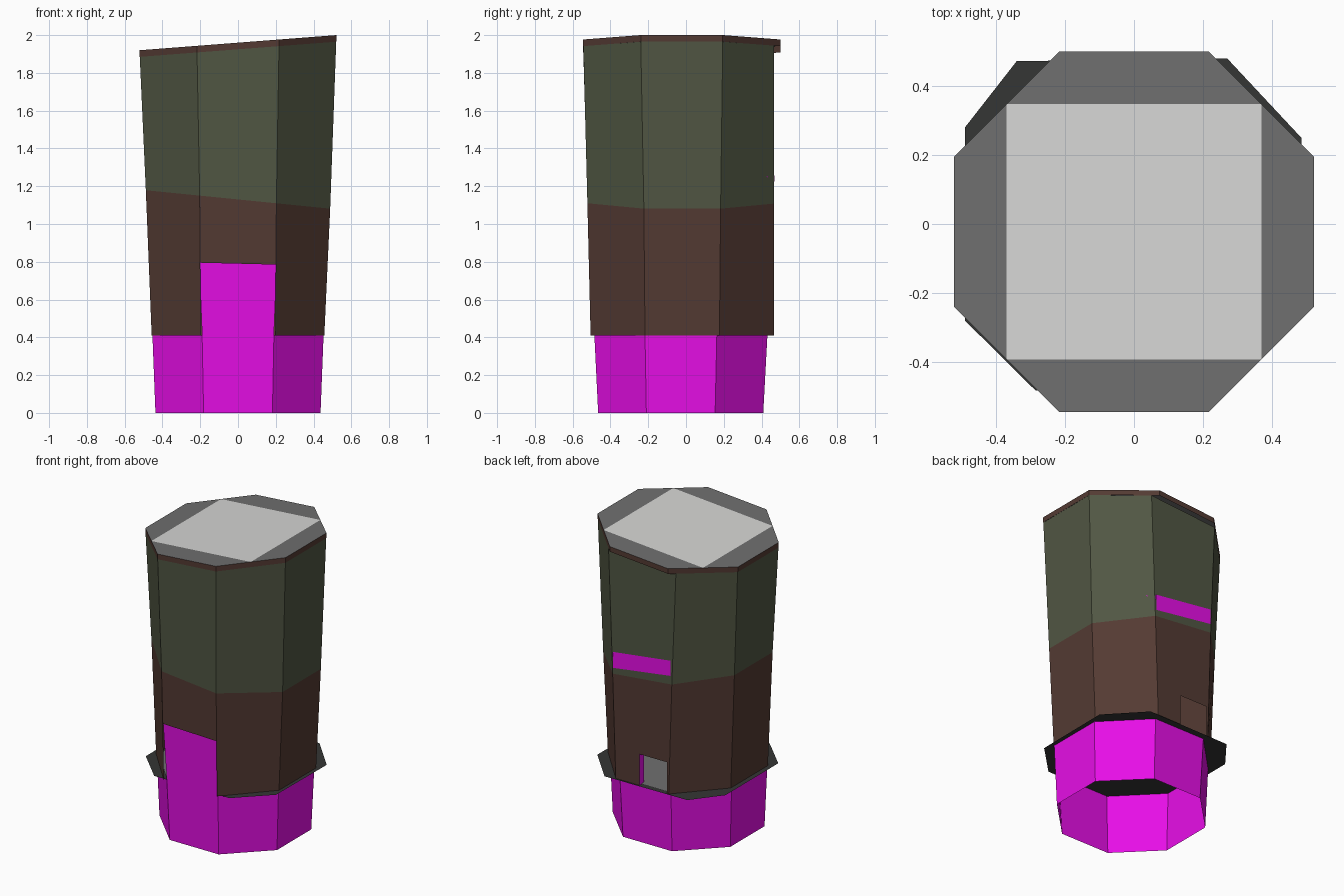
import bpy
from mathutils import Vector

if "Cube" in bpy.data.objects:
    bpy.data.objects.remove(bpy.data.objects["Cube"])


def mat(name, r, g, b):
    m = bpy.data.materials.new(name)
    m.diffuse_color = (r, g, b, 1)
    m.use_nodes = True
    m.node_tree.nodes["Principled BSDF"].inputs["Base Color"].default_value = m.diffuse_color
    return m


MAGENTA = mat("magenta", 0.88, 0.005, 0.88)
BROWN = mat("dark brown", 0.088, 0.043, 0.033)
GREEN = mat("olive green", 0.082, 0.094, 0.056)
LIGHT = mat("light grey", 0.68, 0.68, 0.67)
GREY = mat("mid grey", 0.16, 0.16, 0.16)
BLACK = mat("charcoal", 0.035, 0.037, 0.035)


def make(name, polys, material):
    """Build one flat-shaded object from a list of polygons."""
    verts, faces = [], []
    for p in polys:
        faces.append(range(len(verts), len(verts) + len(p)))
        verts += [tuple(v) for v in p]
    me = bpy.data.meshes.new(name)
    me.from_pydata(verts, [], [list(f) for f in faces])
    me.materials.append(material)
    ob = bpy.data.objects.new(name, me)
    bpy.context.collection.objects.link(ob)
    return ob


def octagon(ax, ay, b, cy, z, back=None):
    """Eight points, counter-clockwise, starting at the front left; z is a function of x.
    back trims the rear corners to a flat wall."""
    pts = [(-b, -ay), (b, -ay), (ax, -b), (ax, b), (b, ay), (-b, ay), (-ax, b), (-ax, -b)]
    out = []
    for x, y in pts:
        y += cy
        if back is not None and y > back:
            x += (y - back) * (1 if x > 0 else -1)
            y = back
        out.append(Vector((x, y, z(x))))
    return out


def walls(lo, hi, skip=()):
    return [(lo[i], lo[(i + 1) % 8], hi[(i + 1) % 8], hi[i]) for i in range(8) if i not in skip]


BACK = 0.465
top_z = lambda x: 1.96 + 0.077 * x
split_z = lambda x: 1.13 - 0.1 * x
flat = lambda h: (lambda x: h)

base0 = octagon(0.437, 0.437, 0.182, -0.028, flat(0))
base1 = octagon(0.453, 0.458, 0.19, -0.027, flat(0.41))
low = octagon(0.457, 0.485, 0.197, -0.02, flat(0.41))
mid = octagon(0.488, 0.502, 0.203, -0.02, split_z, BACK)
high = octagon(0.52, 0.521, 0.217, -0.0225, lambda x: top_z(x) - 0.035, BACK)
rim0 = octagon(0.521, 0.522, 0.217, -0.0225, lambda x: top_z(x) - 0.035)
rim1 = octagon(0.522, 0.5225, 0.217, -0.0225, top_z)

# open-bottomed base
make("base", walls(base0, base1), MAGENTA)

# door panel, continuing the base upwards
make("door", [((-0.19, -0.485, 0.41), (0.19, -0.485, 0.41),
               (0.205, -0.503, 0.79), (-0.205, -0.503, 0.80))], MAGENTA)

# brown lower wall: front opened for the door, back for the window
lower = walls(low, mid, skip=(0, 4))
d0 = low[0].lerp(mid[0], 0.5)
d1 = low[1].lerp(mid[1], 0.54)
d0.z, d1.z = 0.795, 0.785
lower.append((d0, d1, mid[1], mid[0]))
lower.append((low[4], (0.02, BACK, 0.41), (0.02, BACK, 0.62),
              (-0.185, BACK, 0.62), (-0.185, BACK, 0.41), low[5], mid[5], mid[4]))
make("lower_wall", lower, BROWN)
make("window_jamb", [((0.02, BACK, 0.41), (0.02, BACK, 0.62),
                      (0.02, 0.42, 0.62), (0.02, 0.42, 0.41))], MAGENTA)

# green upper wall
make("upper_wall", walls(mid, high), GREEN)

# sloping stripe on the back, with its small point round the corner
s = BACK + 0.004
make("back_stripe", [((0.214, s, 1.15), (-0.214, s, 1.21), (-0.214, s, 1.312), (0.214, s, 1.257)),
                     ((0.216, s, 1.225), (0.214, s, 1.257), (0.266, 0.424, 1.252))], MAGENTA)

# thin floor plate poking out past the diagonal walls, and the floor seen inside
plate = [(-0.285, -0.483), (0.275, -0.483), (0.48, -0.28), (0.485, 0.25),
         (0.27, 0.48), (-0.34, 0.472), (-0.49, 0.28), (-0.49, -0.28)]
make("floor_plate", [[(x, y, 0.41) for x, y in reversed(plate)]], BLACK)
make("inner_floor", [octagon(0.44, 0.465, 0.19, -0.02, flat(0.414))], GREY)

# roof: brown rim, light square touching the diagonal edges, grey borders
make("roof_rim", walls(rim0, rim1), BROWN)
sq = [(rim1[i] + rim1[(i + 1) % 8]) / 2 for i in (1, 3, 5, 7)]
make("roof_panel", [sq], LIGHT)
make("roof_border", [(sq[k - 1], rim1[2 * k], rim1[2 * k + 1], sq[k]) for k in range(4)], GREY)
